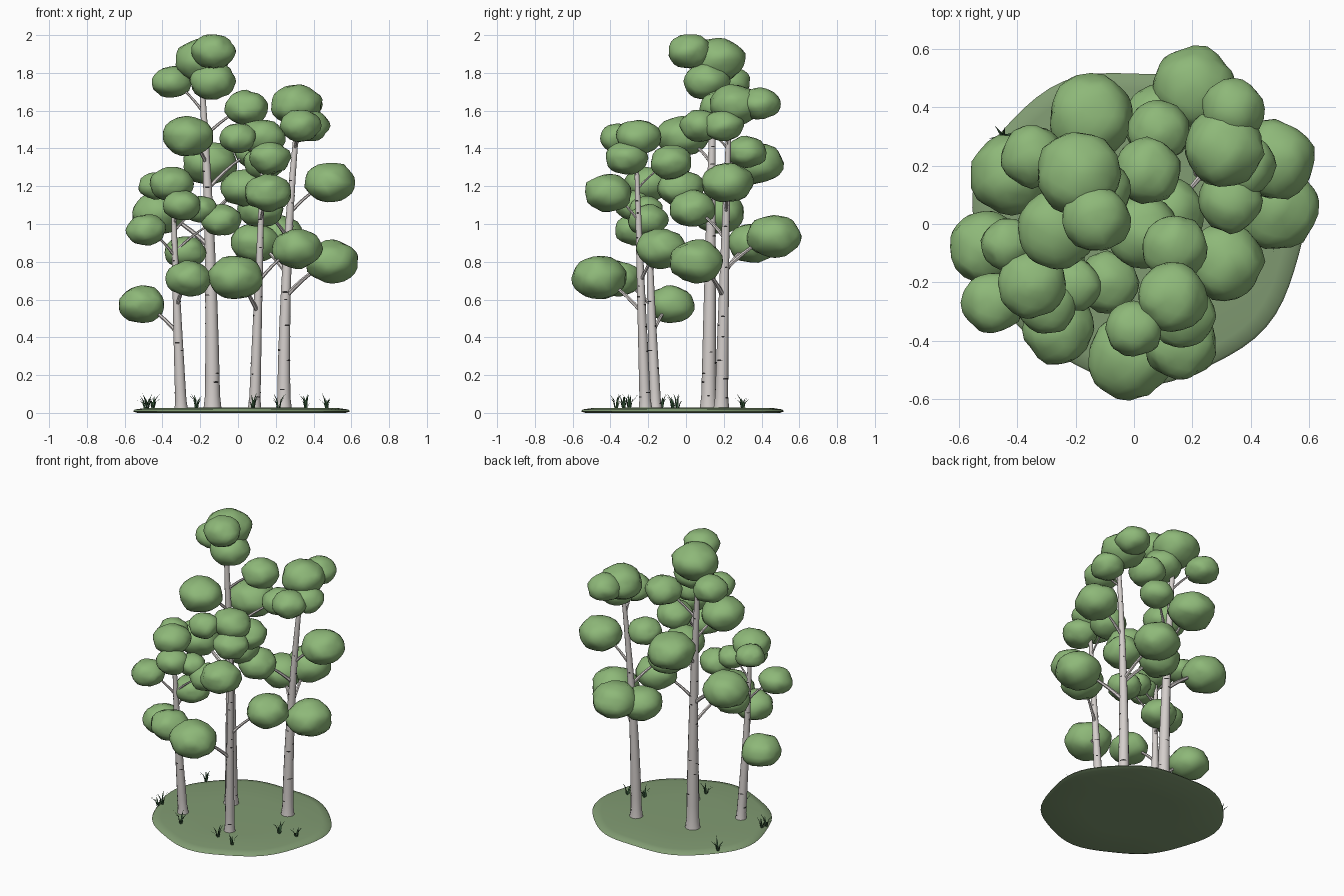
import bpy, bmesh, math, random
from mathutils import Vector, noise

random.seed(4)
cube = bpy.data.objects.get("Cube")
if cube:
    bpy.data.objects.remove(cube, do_unlink=True)


def material(name, rgb):
    mat = bpy.data.materials.new(name)
    mat.use_nodes = True
    mat.diffuse_color = (*rgb, 1)
    mat.node_tree.nodes["Principled BSDF"].inputs["Base Color"].default_value = (*rgb, 1)
    return mat


LEAF = material("leaf green", (0.27, 0.48, 0.19))
BARK = material("pale bark", (0.66, 0.62, 0.60))
MARK = material("dark bark mark", (0.03, 0.028, 0.028))
GROUND = material("mossy ground", (0.22, 0.33, 0.17))
GRASS = material("dark grass", (0.04, 0.11, 0.045))


def finish(bm, name, mat, smooth=True):
    """Turn a bmesh into a named, coloured and shaded object."""
    bmesh.ops.recalc_face_normals(bm, faces=bm.faces)
    mesh = bpy.data.meshes.new(name)
    bm.to_mesh(mesh)
    bm.free()
    mesh.materials.append(mat)
    obj = bpy.data.objects.new(name, mesh)
    bpy.context.collection.objects.link(obj)
    if smooth:
        bpy.ops.object.select_all(action="DESELECT")
        obj.select_set(True)
        bpy.context.view_layer.objects.active = obj
        bpy.ops.object.shade_smooth_by_angle(angle=math.radians(45))
    return obj


def tube(bm, points, radii, sides):
    """Loft rings of the given radii along a path and cap the ends."""
    rings = []
    for i, p in enumerate(points):
        along = points[min(i + 1, len(points) - 1)] - points[max(i - 1, 0)]
        turn = Vector((0, 0, 1)).rotation_difference(along)
        rings.append([bm.verts.new(p + turn @ Vector((
            radii[i] * math.cos(math.tau * k / sides),
            radii[i] * math.sin(math.tau * k / sides), 0))) for k in range(sides)])
    for low, high in zip(rings, rings[1:]):
        for k in range(sides):
            n = (k + 1) % sides
            bm.faces.new((low[k], low[n], high[n], high[k]))
    bm.faces.new(rings[0][::-1])
    bm.faces.new(rings[-1])


def bend(a, b, c, t):
    """Point on a quadratic curve."""
    return a * (1 - t) ** 2 + b * 2 * t * (1 - t) + c * t ** 2


def trunk_radius(base, t):
    return base * (1 - 0.68 * t) + base * 0.22 * max(0, 1 - t * 22)


def leaf_clump(name, centre, r):
    """Flattened, lumpy leaf ball."""
    bm = bmesh.new()
    bmesh.ops.create_icosphere(bm, subdivisions=3, radius=1)
    seed = Vector((random.uniform(0, 50), random.uniform(0, 50), 0))
    for v in bm.verts:
        lump = 1 + 0.10 * noise.noise(v.co * 1.6 + seed) + 0.05 * noise.noise(v.co * 4 + seed)
        v.co = Vector((v.co.x, v.co.y, v.co.z * 0.79)) * r * lump + centre
    finish(bm, name, LEAF)


def bark_marks(name, spine, base, count):
    """Short dark dashes wrapped on the trunk."""
    bm = bmesh.new()
    for i in range(count):
        t = 0.03 + 0.8 * (i + random.random() * 0.7) / count
        start = random.uniform(0, math.tau)
        span = random.uniform(0.4, 1.3)
        half = random.uniform(0.0025, 0.005)
        p, r = spine(t), trunk_radius(base, t) + 0.0015
        cols = []
        for k in range(5):
            a = start + span * k / 4
            out = Vector((math.cos(a), math.sin(a), 0)) * r
            h = Vector((0, 0, half * (1 if 0 < k < 4 else 0.4)))
            cols.append((bm.verts.new(p + out - h), bm.verts.new(p + out + h)))
        for (a, b), (c, d) in zip(cols, cols[1:]):
            bm.faces.new((a, c, d, b))
    finish(bm, name, MARK, smooth=False)


def tree(name, foot, middle, top, base, clumps):
    a, m, c = Vector(foot), Vector(middle), Vector(top)
    ctrl = m * 2 - (a + c) / 2

    def spine(t):
        return bend(a, ctrl, c, t)

    # Trunk
    bm = bmesh.new()
    steps = [0, 0.015, 0.05] + [i / 10 for i in range(1, 11)]
    tube(bm, [spine(t) for t in steps], [trunk_radius(base, t) for t in steps], 12)
    finish(bm, name + "_trunk", BARK)
    bark_marks(name + "_bark_marks", spine, base, int(c.z * 13))

    # Branches and leaf clumps
    bm = bmesh.new()
    for i, (x, y, z, r) in enumerate(clumps):
        end = Vector((x, y, z))
        flat = math.hypot(x - m.x, y - m.y)
        t = min(0.97, max(0.1, (z - 0.45 * flat - 0.06) / c.z))
        start = spine(t)
        knee = start.lerp(end, 0.55)
        knee.z = start.z + (z - start.z) * 0.8
        thick = trunk_radius(base, t) * 0.5
        path = [bend(start, knee, end, k / 6) for k in range(7)]
        tube(bm, path, [thick * (1 - 0.09 * k) for k in range(7)], 6)
        leaf_clump(f"{name}_leaf_clump_{i + 1}", end, r)
    finish(bm, name + "_branches", BARK)


tree("left_front_tree", (-0.30, -0.16, 0.005), (-0.325, -0.185, 0.6), (-0.345, -0.2, 1.2), 0.031, [
    (-0.51, -0.08, 0.575, 0.125), (-0.485, -0.27, 0.97, 0.105), (-0.35, -0.205, 1.21, 0.118),
    (-0.435, -0.07, 1.2, 0.09), (-0.3, -0.28, 1.1, 0.1), (-0.2, -0.21, 1.08, 0.088),
    (-0.28, -0.1, 0.85, 0.11), (-0.26, -0.36, 0.71, 0.12), (-0.09, -0.2, 1.02, 0.105)])
tree("tall_tree", (-0.135, 0.12, 0.005), (-0.15, 0.13, 0.9), (-0.195, 0.145, 1.8), 0.041, [
    (-0.13, 0.02, 1.915, 0.116), (-0.19, 0.17, 1.87, 0.145), (-0.135, 0.11, 1.755, 0.122),
    (-0.35, 0.235, 1.75, 0.107), (-0.15, 0.37, 1.325, 0.145), (-0.265, -0.02, 1.465, 0.135),
    (0.045, 0.18, 1.615, 0.115), (-0.42, 0.17, 1.06, 0.14), (0.085, 0.32, 1.38, 0.105),
    (0.03, -0.03, 1.19, 0.125)])
tree("right_front_tree", (0.087, -0.214, 0.005), (0.11, -0.24, 0.7), (0.135, -0.265, 1.42), 0.031, [
    (0.16, -0.41, 1.165, 0.125), (0.17, -0.315, 1.35, 0.11), (0.13, -0.25, 1.46, 0.12),
    (0, -0.36, 1.455, 0.097), (0.14, -0.08, 1.325, 0.112), (-0.015, -0.46, 0.715, 0.146),
    (0.31, -0.13, 0.87, 0.132)])
tree("right_back_tree", (0.243, 0.187, 0.005), (0.26, 0.205, 0.8), (0.32, 0.23, 1.6), 0.036, [
    (0.31, 0.26, 1.63, 0.135), (0.34, 0.395, 1.635, 0.105), (0.33, 0.08, 1.52, 0.108),
    (0.38, 0.2, 1.52, 0.105), (0.485, 0.22, 1.22, 0.135), (0.495, 0.055, 0.8, 0.142),
    (0.205, 0.465, 0.935, 0.142), (0.09, 0.35, 0.9, 0.13), (0.12, 0.035, 1.08, 0.122)])


# Ground patch with a wavy rim
def rim(a):
    return 0.552 + 0.018 * math.sin(2 * a + 2) + 0.012 * math.sin(3 * a) + 0.008 * math.sin(7 * a)


bm = bmesh.new()
rings = []
for scale, z in ((0.5, 0.0), (0.96, 0.0), (1.0, 0.008), (0.985, 0.018), (0.9, 0.025), (0.5, 0.028)):
    rings.append([bm.verts.new((0.02 + scale * rim(a) * math.cos(a), scale * rim(a) * math.sin(a), z))
                  for a in (math.tau * k / 64 for k in range(64))])
for low, high in zip(rings, rings[1:]):
    for k in range(64):
        n = (k + 1) % 64
        bm.faces.new((low[k], low[n], high[n], high[k]))
bm.faces.new(rings[0][::-1])
bm.faces.new(rings[-1])
finish(bm, "ground_patch", GROUND)

# Grass tufts: bent, tapering blades
bm = bmesh.new()
for x, y in ((-0.48, -0.13), (-0.22, -0.3), (-0.45, 0.3), (0.08, -0.33),
             (0.215, -0.37), (0.36, -0.07), (0.47, -0.045), (-0.49, -0.16)):
    for k in range(6):
        a = math.tau * k / 6 + random.uniform(-0.4, 0.4)
        out = Vector((math.cos(a), math.sin(a), 0))
        side = out.cross(Vector((0, 0, 1))) * 0.006
        height = random.uniform(0.045, 0.085)
        root = Vector((x, y, 0.022)) + out * 0.006
        mid = root + out * 0.01 + Vector((0, 0, height * 0.6))
        tip = root + out * random.uniform(0.025, 0.045) + Vector((0, 0, height))
        v = [bm.verts.new(p) for p in (root - side, root + side, mid + side * 0.7, mid - side * 0.7, tip)]
        bm.faces.new(v[:4])
        bm.faces.new((v[3], v[2], v[4]))
finish(bm, "grass_tufts", GRASS, smooth=False)
